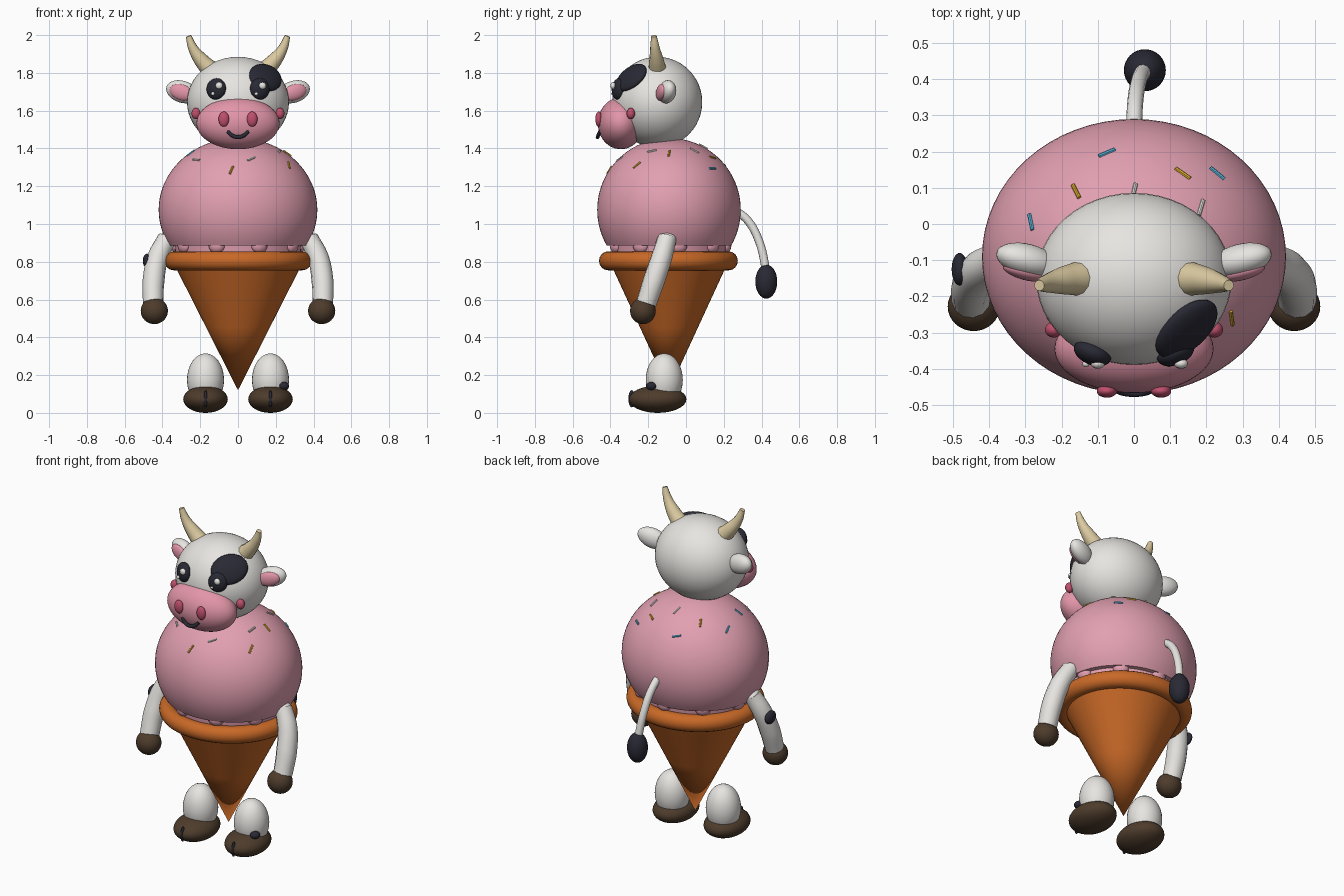
import bpy, bmesh, math
from mathutils import Vector, Matrix

if "Cube" in bpy.data.objects:
    bpy.data.objects.remove(bpy.data.objects["Cube"])

COLOURS = {
    "pink_ice_cream": (0.76, 0.35, 0.44), "muzzle_pink": (0.76, 0.30, 0.39),
    "white": (0.80, 0.78, 0.75), "cone_orange": (0.58, 0.14, 0.02),
    "hoof_brown": (0.075, 0.045, 0.025), "dark": (0.022, 0.022, 0.035),
    "horn_cream": (0.72, 0.60, 0.36), "rose": (0.52, 0.08, 0.15),
    "yellow": (0.75, 0.45, 0.03), "blue": (0.10, 0.48, 0.75),
}
MATS = {}
for key, rgb in COLOURS.items():
    MATS[key] = bpy.data.materials.new(key)
    MATS[key].diffuse_color = (*rgb, 1)


def finish(name, bm, colour, matrix=Matrix(), angle=40):
    """Turn a bmesh into a smooth shaded object."""
    bmesh.ops.transform(bm, matrix=matrix, verts=bm.verts)
    bmesh.ops.recalc_face_normals(bm, faces=bm.faces)
    for f in bm.faces:
        f.smooth = True
    for e in bm.edges:
        if len(e.link_faces) == 2 and e.calc_face_angle() > math.radians(angle):
            e.smooth = False
    mesh = bpy.data.meshes.new(name)
    bm.to_mesh(mesh)
    bm.free()
    mesh.materials.append(MATS[colour])
    ob = bpy.data.objects.new(name, mesh)
    bpy.context.collection.objects.link(ob)
    return ob


def blob(name, colour, loc, radii, rot=Matrix(), seg=32):
    """Ellipsoid; rot is a 4x4 rotation."""
    bm = bmesh.new()
    bmesh.ops.create_uvsphere(bm, u_segments=seg, v_segments=seg // 2, radius=1)
    m = Matrix.Translation(loc) @ rot @ Matrix.Diagonal((*radii, 1))
    return finish(name, bm, colour, m)


def facing(normal):
    """Rotation that turns local z to a direction."""
    return Vector(normal).to_track_quat('Z', 'Y').to_matrix().to_4x4()


def lathe(name, colour, profile, loc=(0, 0, 0), sy=1.0, seg=64, closed=False):
    """Revolve (radius, z) points, with y squashed by sy."""
    bm = bmesh.new()
    rings = []
    for r, z in profile:
        n = seg if r > 1e-5 else 1
        rings.append([bm.verts.new((r * math.cos(2 * math.pi * i / seg),
                                    r * math.sin(2 * math.pi * i / seg), z)) for i in range(n)])
    pairs = list(zip(rings, rings[1:]))
    if closed:
        pairs.append((rings[-1], rings[0]))
    for a, b in pairs:
        for i in range(seg):
            j = (i + 1) % seg
            if len(a) == 1:
                bm.faces.new((a[0], b[i], b[j]))
            elif len(b) == 1:
                bm.faces.new((a[i], b[0], a[j]))
            else:
                bm.faces.new((a[i], b[i], b[j], a[j]))
    return finish(name, bm, colour, Matrix.Translation(loc) @ Matrix.Diagonal((1, sy, 1, 1)))


def tube(name, colour, points):
    """Tapered tube through (x, y, z, radius) points."""
    curve = bpy.data.curves.new(name + "_path", 'CURVE')
    curve.dimensions = '3D'
    curve.bevel_depth, curve.bevel_resolution = 1.0, 4
    curve.resolution_u, curve.use_fill_caps = 8, True
    sp = curve.splines.new('BEZIER')
    sp.bezier_points.add(len(points) - 1)
    for bp, (x, y, z, r) in zip(sp.bezier_points, points):
        bp.co, bp.radius = (x, y, z), r
        bp.handle_left_type = bp.handle_right_type = 'AUTO'
    tmp = bpy.data.objects.new(name + "_path", curve)
    bpy.context.collection.objects.link(tmp)
    mesh = bpy.data.meshes.new_from_object(tmp.evaluated_get(bpy.context.evaluated_depsgraph_get()))
    bpy.data.objects.remove(tmp)
    bm = bmesh.new()
    bm.from_mesh(mesh)
    bmesh.ops.remove_doubles(bm, verts=bm.verts, dist=1e-5)
    return finish(name, bm, colour)


# Ice cream scoop with a recessed foot
BC, BR = Vector((0, -0.09, 1.075)), Vector((0.42, 0.38, 0.38))
end = math.acos((0.885 - BC.z) / BR.z)
prof = [(BR.x * math.sin(end * i / 32), BR.z * math.cos(end * i / 32)) for i in range(33)]
prof[0] = (0, BR.z)
prof += [(0.335, -0.19), (0.325, -0.28), (0, -0.28)]
lathe("scoop", "pink_ice_cream", prof, BC, BR.y / BR.x)
# Drips around the foot of the scoop
for i in range(9):
    a = 2 * math.pi * (i + 0.25) / 9
    blob("drip", "pink_ice_cream", (0.33 * math.cos(a), -0.09 + 0.30 * math.sin(a), 0.885),
         (0.045, 0.03, 0.04), Matrix.Rotation(a + math.pi / 2, 4, 'Z'), 16)

# Cone and rolled rim
lathe("cone", "cone_orange", [(0, 0.12), (0.17, 0.455), (0.345, 0.80), (0, 0.80)], (0, -0.09, 0), 0.91)
lathe("cone_rim", "cone_orange", [(0.34 + 0.05 * math.cos(t * math.pi / 8), 0.805 + 0.05 * math.sin(t * math.pi / 8))
                                  for t in range(16)], (0, -0.093, 0), 0.942, closed=True)

# Sprinkles laid on the scoop: x, y, heading in degrees, colour
SPRINKLES = [
    (-0.075, 0.197, 38, "blue"), (-0.16, 0.09, -60, "yellow"), (-0.285, 0.005, -60, "blue"),
    (0.135, 0.14, -42, "yellow"), (0.23, 0.14, -40, "blue"), (0.185, 0.045, 65, "white"),
    (0.0, 0.09, 80, "white"), (0.27, -0.26, -60, "yellow"), (-0.22, -0.276, -50, "white"),
    (-0.035, -0.405, 75, "yellow"), (0.07, -0.35, 50, "white"), (0.26, -0.09, -5, "yellow"),
    (0.22, -0.18, 90, "white"), (-0.25, -0.15, 20, "blue"),
]
for x, y, deg, colour in SPRINKLES:
    dx, dy = x / BR.x, (y - BC.y) / BR.y
    dz = math.sqrt(max(0, 1 - dx * dx - dy * dy))
    n = Vector((dx / BR.x, dy / BR.y, dz / BR.z)).normalized()
    h = Vector((math.cos(math.radians(deg)), math.sin(math.radians(deg)), 0))
    h = (h - n * h.dot(n)).normalized()
    bm = bmesh.new()
    bmesh.ops.create_cone(bm, cap_ends=True, segments=8, radius1=0.006, radius2=0.006, depth=0.05)
    finish("sprinkle", bm, colour, Matrix.Translation((x, y, BC.z + BR.z * dz)) @ facing(h))

# Head, muzzle and face
blob("head", "white", (0, -0.152, 1.645), (0.27, 0.238, 0.24), seg=48)
blob("muzzle", "muzzle_pink", (0, -0.345, 1.533), (0.22, 0.122, 0.137), seg=48)
blob("eye_patch", "dark", (0.145, -0.29, 1.775), (0.105, 0.085, 0.032),
     facing((1.9, -2.5, 2.26)) @ Matrix.Rotation(0.3, 4, 'Z'))
tube("mouth", "dark", [(-0.055, -0.456, 1.49, 0.009), (-0.03, -0.465, 1.468, 0.01), (0, -0.468, 1.46, 0.01),
                       (0.03, -0.465, 1.468, 0.01), (0.055, -0.456, 1.49, 0.009)])
for s in (-1, 1):
    blob("eye", "dark", (0.115 * s, -0.357, 1.715), (0.054, 0.057, 0.032), facing((0.42 * s, -1, 0.1)))
    blob("eye_highlight", "white", (0.115 * s + 0.015, -0.386, 1.732), (0.019, 0.014, 0.019), seg=16)
    blob("eye_glint", "white", (0.115 * s - 0.018, -0.386, 1.690), (0.010, 0.010, 0.010), seg=16)
    blob("nostril", "rose", (0.075 * s, -0.462, 1.555), (0.028, 0.018, 0.04))
    blob("cheek", "rose", (0.222 * s, -0.292, 1.585), (0.024, 0.022, 0.03))
    # Ears swept up and back, with pink lining
    tilt = Matrix.Rotation(0.25 * s, 4, 'Z') @ Matrix.Rotation(-0.3 * s, 4, 'Y')
    blob("ear", "white", (0.295 * s, -0.10, 1.70), (0.09, 0.045, 0.058), tilt)
    blob("ear_lining", "muzzle_pink", (0.300 * s, -0.132, 1.697), (0.066, 0.023, 0.042), tilt)
    tube("horn", "horn_cream", [(0.14 * s, -0.15, 1.81, 0.05), (0.195 * s, -0.156, 1.868, 0.039),
                                (0.238 * s, -0.164, 1.93, 0.026), (0.262 * s, -0.17, 1.995, 0.015)])
    # Arms and hands
    tube("arm", "white", [(0.375 * s, -0.10, 0.925, 0.05), (0.425 * s, -0.13, 0.82, 0.056),
                          (0.447 * s, -0.17, 0.70, 0.058), (0.450 * s, -0.21, 0.58, 0.054)])
    blob("shoulder", "white", (0.377 * s, -0.102, 0.92), (0.047, 0.05, 0.035))
    blob("hand_hoof", "hoof_brown", (0.443 * s, -0.228, 0.54), (0.072, 0.068, 0.07))
    # Legs and feet
    blob("leg", "white", (0.172 * s, -0.115, 0.175), (0.098, 0.098, 0.14))
    blob("foot_hoof", "hoof_brown", (0.172 * s, -0.15, 0.072), (0.118, 0.152, 0.072))
    blob("hoof_cleft", "dark", (0.172 * s, -0.287, 0.075), (0.010, 0.018, 0.046), seg=16)

# Dark spots on one arm and one leg
blob("arm_spot", "dark", (-0.482, -0.125, 0.805), (0.022, 0.045, 0.038))
blob("leg_spot", "dark", (0.243, -0.183, 0.142), (0.028, 0.028, 0.022))

# Tail and tuft
tube("tail", "white", [(0, 0.26, 1.075, 0.022), (0.003, 0.33, 1.015, 0.022),
                       (0.012, 0.39, 0.90, 0.022), (0.027, 0.425, 0.75, 0.022)])
blob("tail_tuft", "dark", (0.03, 0.425, 0.695), (0.058, 0.058, 0.09))

for m in bpy.data.materials:
    if m.users and not m.is_grease_pencil:
        m.use_nodes = True
        m.node_tree.nodes["Principled BSDF"].inputs["Base Color"].default_value = m.diffuse_color
